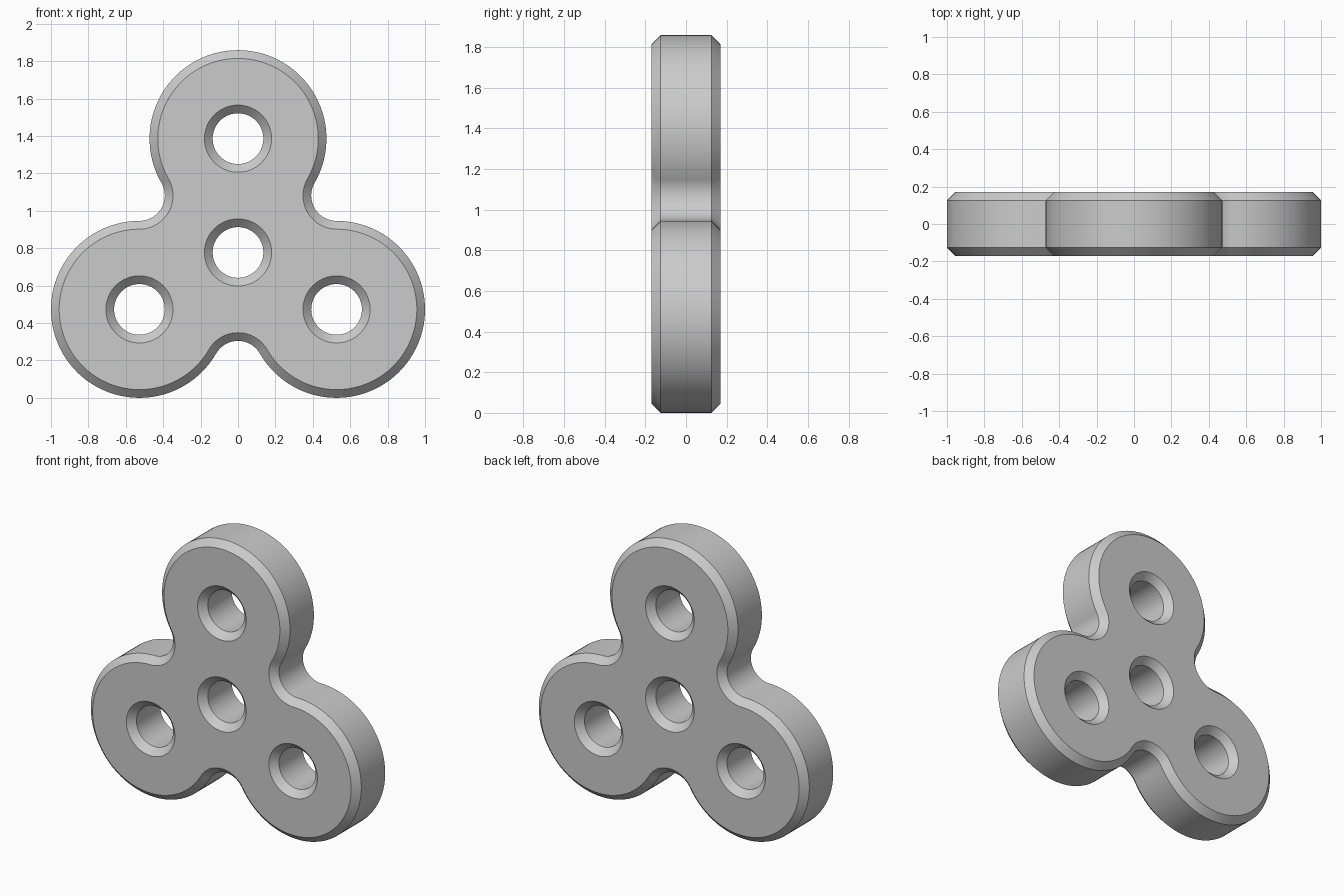
import bpy, bmesh
from math import sin, cos, radians
from mathutils import Vector

if "Cube" in bpy.data.objects:
    bpy.data.objects.remove(bpy.data.objects["Cube"], do_unlink=True)

LOBE = 0.473                            # lobe radius
ARM = (1 - LOBE) / cos(radians(30))     # hub to lobe centre
BORE = ARM - LOBE                       # hole radius and fillet radius
HUB = LOBE + ARM / 2                    # hub height
HALF, CHAMFER = 0.17, 0.044             # half thickness, chamfer size


def polar(angle, radius):
    return Vector((cos(radians(angle)), sin(radians(angle)))) * radius


def arc(centre, radius, start, sweep, steps):
    return [centre + polar(start + sweep * i / steps, radius) for i in range(steps)]


def outline(inset):
    """Three lobes joined by concave fillets, shrunk by inset."""
    points = []
    for a in (90, 210, 330):
        points += arc(polar(a, ARM), LOBE - inset, a - 120, 240, 60)
        points += arc(polar(a + 60, ARM), BORE + inset, a - 60, -120, 30)
    return points


def hole(centre):
    return lambda inset: arc(centre, BORE + inset, 0, 360, 64)


def loft(bm, section):
    """Chamfered wall from front to back; returns its end edges."""
    levels = ((-HALF, CHAMFER), (CHAMFER - HALF, 0), (HALF - CHAMFER, 0), (HALF, CHAMFER))
    rings = [[bm.verts.new((p.x, y, p.y + HUB)) for p in section(inset)]
             for y, inset in levels]
    n = len(rings[0])
    for low, high in zip(rings, rings[1:]):
        for i in range(n):
            j = (i + 1) % n
            bm.faces.new((low[i], low[j], high[j], high[i]))
    return [[bm.edges.get((r[i], r[(i + 1) % n])) for i in range(n)]
            for r in (rings[0], rings[-1])]


# Walls of the outline and of the four holes
bm = bmesh.new()
sections = [outline, hole(Vector((0, 0)))] + [hole(polar(a, ARM)) for a in (90, 210, 330)]
ends = [loft(bm, s) for s in sections]

# Flat front and back faces around the holes
for side, direction in ((0, -1), (1, 1)):
    edges = [e for pair in ends for e in pair[side]]
    bmesh.ops.triangle_fill(bm, use_beauty=True, use_dissolve=False,
                            edges=edges, normal=(0, direction, 0))
bmesh.ops.recalc_face_normals(bm, faces=bm.faces)

mesh = bpy.data.meshes.new("three_lobe_plate")
bm.to_mesh(mesh)
bm.free()
plate = bpy.data.objects.new("three_lobe_plate", mesh)
bpy.context.collection.objects.link(plate)

# Grey material
grey = bpy.data.materials.new("light_grey")
grey.use_nodes = True
colour = (0.6, 0.6, 0.6, 1)
grey.diffuse_color = colour
grey.node_tree.nodes["Principled BSDF"].inputs["Base Color"].default_value = colour
mesh.materials.append(grey)

# Smooth curves with crisp chamfer edges
bpy.ops.object.select_all(action="DESELECT")
plate.select_set(True)
bpy.context.view_layer.objects.active = plate
bpy.ops.object.shade_smooth_by_angle(angle=radians(30))
